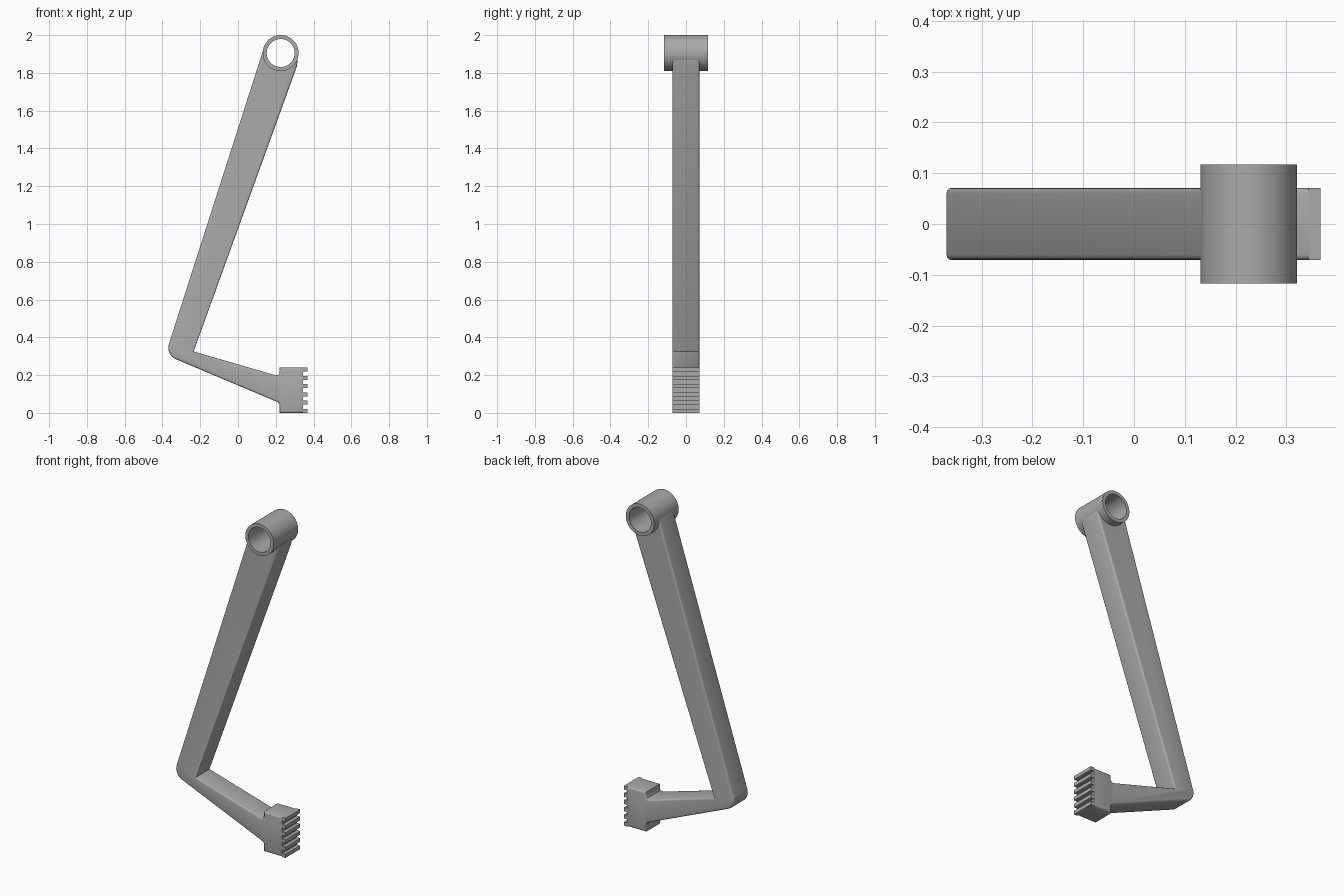
import bpy, bmesh, math

cube = bpy.data.objects.get("Cube")
if cube:
    bpy.data.objects.remove(cube, do_unlink=True)

grey = bpy.data.materials.new("metal_grey")
grey.use_nodes = True
colour = (0.4, 0.4, 0.4, 1)
grey.diffuse_color = colour
grey.node_tree.nodes["Principled BSDF"].inputs["Base Color"].default_value = colour

HALF = 0.071                    # half the bar width
CX, CZ = 0.226, 1.905           # sleeve centre
R_OUT, R_IN, SLEEVE = 0.095, 0.074, 0.117


def finish(name, bm):
    bmesh.ops.recalc_face_normals(bm, faces=bm.faces)
    mesh = bpy.data.meshes.new(name)
    bm.to_mesh(mesh)
    bm.free()
    mesh.materials.append(grey)
    obj = bpy.data.objects.new(name, mesh)
    bpy.context.collection.objects.link(obj)
    bpy.ops.object.select_all(action="DESELECT")
    obj.select_set(True)
    bpy.context.view_layer.objects.active = obj
    bpy.ops.object.shade_smooth_by_angle(angle=math.radians(35))
    return obj


def arc(cx, cz, r, start, end, n):
    angles = [math.radians(start + (end - start) * i / n) for i in range(n + 1)]
    return [(cx + r * math.cos(a), cz + r * math.sin(a)) for a in angles]


def extrude_profile(points, half):
    bm = bmesh.new()
    face = bm.faces.new([bm.verts.new((x, -half, z)) for x, z in points])
    out = bmesh.ops.extrude_face_region(bm, geom=[face])
    moved = [v for v in out["geom"] if isinstance(v, bmesh.types.BMVert)]
    bmesh.ops.translate(bm, verts=moved, vec=(0, 2 * half, 0))
    return bm


# Bent pedal arm with its foot block
outline = [(0.315, 1.868), (0.312, 1.835), (-0.235, 0.325), (0.2, 0.199),
           (0.215, 0.202), (0.22, 0.212), (0.22, 0.24), (0.345, 0.24),
           (0.345, 0), (0.22, 0), (0.22, 0.045), (0.21, 0.057)]
outline += arc(-0.303, 0.345, 0.066, -112, -198, 8)
outline += [(0.133, 1.92)]
outline += arc(CX, CZ, 0.085, -184, -28, 24)
bm = extrude_profile(outline, HALF)


def is_rim(edge):
    a, b = edge.verts
    mid = (a.co + b.co) / 2
    in_sleeve = math.hypot(mid.x - CX, mid.z - CZ) < R_OUT
    return abs(a.co.y - b.co.y) < 0.001 and mid.x < 0.34 and not in_sleeve


bmesh.ops.bevel(bm, geom=[e for e in bm.edges if is_rim(e)], offset=0.011,
                offset_type="OFFSET", segments=3, profile=0.5, affect="EDGES",
                clamp_overlap=True)
finish("pedal_arm", bm)

# Pivot sleeve: four rings joined into a hollow tube
bm = bmesh.new()
rings = []
for r, y in ((R_OUT, -SLEEVE), (R_OUT, SLEEVE), (R_IN, SLEEVE), (R_IN, -SLEEVE)):
    rings.append([bm.verts.new((x, y, z)) for x, z in arc(CX, CZ, r, 0, 360, 64)[:-1]])
for k in range(4):
    a, b = rings[k], rings[(k + 1) % 4]
    for i in range(64):
        j = (i + 1) % 64
        bm.faces.new((a[i], a[j], b[j], b[i]))
finish("pivot_sleeve", bm)

# Grip ribs across the foot block
pitch = 0.24 / 5.5
for i in range(6):
    low = i * pitch
    high = low + pitch / 2
    bm = extrude_profile([(0.343, low), (0.367, low), (0.367, high), (0.343, high)], HALF)
    finish(f"grip_rib_{i + 1}", bm)
